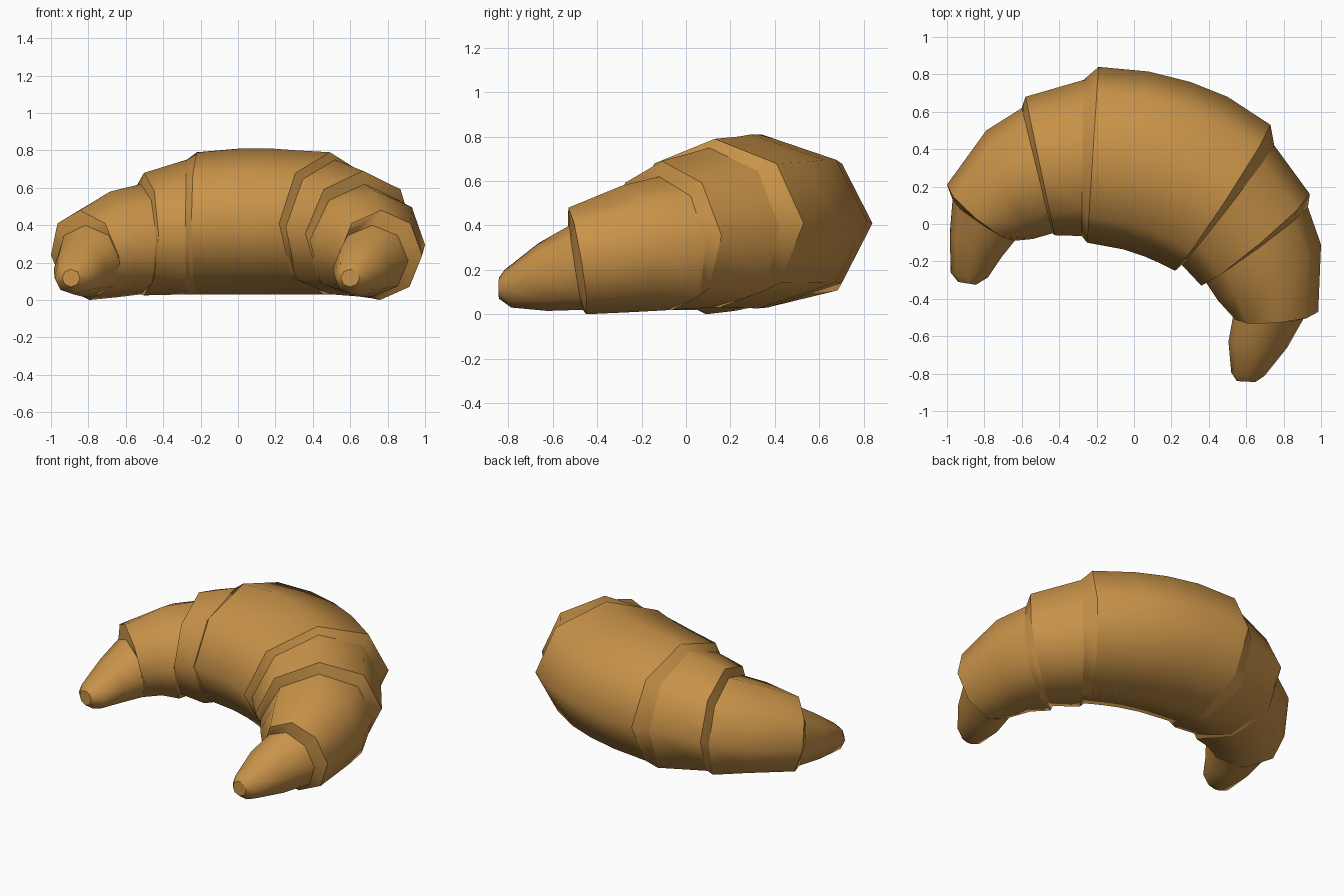
import bpy, bmesh, math
from mathutils import Vector

if "Cube" in bpy.data.objects:
    bpy.data.objects.remove(bpy.data.objects["Cube"])

crust = bpy.data.materials.new("golden crust")
crust.diffuse_color = (0.58, 0.29, 0.066, 1)
crust.use_nodes = True
crust.node_tree.nodes["Principled BSDF"].inputs["Base Color"].default_value = crust.diffuse_color
SIDES = 8

# Ring = outer x, outer y, inner x, inner y, bottom z, top z, lean of the top
# Small rings tucked under the edge of each larger dough layer, shared by neighbours
L_TIP = (-0.97, 0.13, -0.63, -0.08, 0.02, 0.40, -0.03)
L_END = (-0.60, 0.62, -0.44, -0.03, 0.03, 0.62, 0)
L_MID = (-0.27, 0.77, -0.28, -0.04, 0.03, 0.75, 0)
R_MID = (0.75, 0.42, 0.27, -0.20, 0.03, 0.75, 0.01)
R_END = (0.93, 0.09, 0.40, -0.30, 0.018, 0.62, 0.02)
R_TIP = (0.91, -0.50, 0.53, -0.49, 0.02, 0.40, 0.03)
FLUSH = (L_END, L_MID, R_MID, R_END)    # tucked on top only, flush underneath

# part name: (rings from left to right, indices of the crisp rings)
parts = {
    "left_tip": ([(-0.94, -0.31, -0.845, -0.325, 0.07, 0.165, 0),
                  (-0.98, -0.26, -0.78, -0.285, 0.03, 0.20, -0.01),
                  (-0.985, -0.05, -0.71, -0.18, 0.02, 0.31, -0.02),
                  L_TIP], [0]),
    "left_outer_layer": ([L_TIP,
                          (-1.00, 0.21, -0.64, -0.09, 0.0, 0.48, -0.04),
                          (-0.79, 0.50, -0.54, -0.08, 0.015, 0.58, -0.02),
                          L_END], [0, 1, 3]),
    "left_inner_layer": ([L_END,
                          (-0.58, 0.68, -0.425, -0.06, 0.025, 0.68, 0),
                          L_MID], [0, 1, 2]),
    "middle_layer": ([L_MID,
                      (-0.19, 0.84, -0.25, -0.10, 0.03, 0.79, 0),
                      (0.08, 0.815, -0.06, -0.135, 0.03, 0.81, 0),
                      (0.30, 0.76, 0.06, -0.175, 0.03, 0.81, 0),
                      (0.50, 0.68, 0.14, -0.21, 0.03, 0.80, 0),
                      (0.73, 0.53, 0.22, -0.25, 0.03, 0.79, 0.02),
                      R_MID], [0, 1, 5, 6]),
    "right_inner_layer": ([R_MID,
                           (0.94, 0.16, 0.36, -0.33, 0.02, 0.69, 0.03),
                           R_END], [0, 1, 2]),
    "right_outer_layer": ([R_END,
                           (1.00, -0.11, 0.45, -0.41, 0.01, 0.58, 0.03),
                           (0.985, -0.47, 0.54, -0.51, 0.0, 0.48, 0.04),
                           R_TIP], [0, 2, 3]),
    "right_tip": ([R_TIP,
                   (0.82, -0.66, 0.505, -0.63, 0.015, 0.32, 0.02),
                   (0.70, -0.81, 0.52, -0.795, 0.03, 0.20, 0.015),
                   (0.65, -0.845, 0.55, -0.84, 0.07, 0.165, 0)], [3]),
}


def ring_points(ring):
    """Upright eight-sided ring across the curve, with a corner facing outward."""
    ox, oy, ix, iy, z0, z1, lean = ring
    mid = Vector(((ox + ix) / 2, (oy + iy) / 2, (z0 + z1) / 2))
    half = Vector(((ox - ix) / 2, (oy - iy) / 2, 0))
    up = Vector((0, 0, (z1 - z0) / 2)) + Vector((half.y, -half.x, 0)).normalized() * lean
    for k in range(SIDES):
        a = 2 * math.pi * k / SIDES
        # Lower corners of tucked rings stay flush with the layers beside them
        grow = 1.0
        if ring in FLUSH and k >= 4:
            grow = 1.06 if k == 4 else 1.11
        yield mid + half * math.cos(a) * grow + up * math.sin(a) * (grow if k in (5, 7) else 1)


def loft(name, rings, sharp):
    bm = bmesh.new()
    loops = [[bm.verts.new(p) for p in ring_points(r)] for r in rings]
    for a, b in zip(loops, loops[1:]):
        for k in range(SIDES):
            n = (k + 1) % SIDES
            bm.faces.new((a[k], a[n], b[n], b[k]))
    # Close the blunt end of a tip
    if name == "left_tip":
        bm.faces.new(loops[0][::-1])
    if name == "right_tip":
        bm.faces.new(loops[-1])
    # Smooth around the roll, crisp at the layer edges
    for f in bm.faces:
        f.smooth = True
    for i in sharp:
        for k in range(SIDES):
            n = (k + 1) % SIDES
            bm.edges.get((loops[i][k], loops[i][n])).smooth = False
    mesh = bpy.data.meshes.new(name)
    bm.to_mesh(mesh)
    bm.free()
    mesh.materials.append(crust)
    bpy.context.collection.objects.link(bpy.data.objects.new(name, mesh))


for part, (rings, sharp) in parts.items():
    loft(part, rings, sharp)
